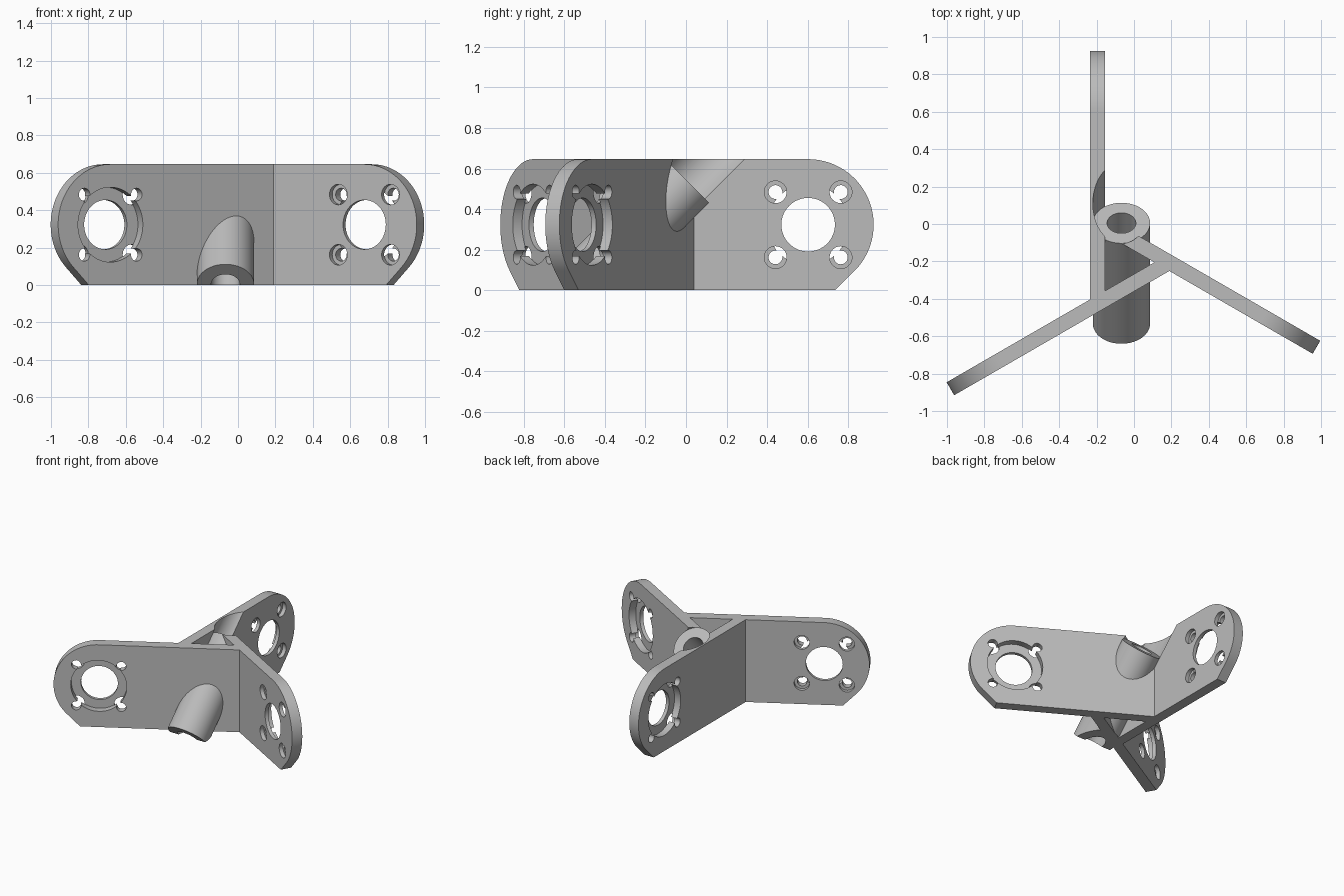
import bpy, bmesh, math
from mathutils import Matrix, Vector

if "Cube" in bpy.data.objects:
    bpy.data.objects.remove(bpy.data.objects["Cube"])

HUB = Vector((-0.067, -0.205, 0))     # centre of the three-armed layout
H = 0.646                             # plate height
INNER, OUTER = 0.088, 0.168           # plate faces, measured from the hub
HOLE_U, R = 0.807, H / 2              # big hole position and rounded end radius
TUBE_R, BORE_R = 0.153, 0.077
TUBE_TOP = Vector((-0.067, 0.005, 0.54))
TUBE_LOW = Vector((-0.067, -0.532, 0.003))
AXIS = (TUBE_TOP - TUBE_LOW).normalized()

grey = bpy.data.materials.new("mid_grey")
grey.use_nodes = True
grey.diffuse_color = (0.5, 0.5, 0.5, 1)
grey.node_tree.nodes["Principled BSDF"].inputs["Base Color"].default_value = (0.5, 0.5, 0.5, 1)


def make_object(name, bm):
    bmesh.ops.recalc_face_normals(bm, faces=bm.faces)
    mesh = bpy.data.meshes.new(name)
    bm.to_mesh(mesh)
    bm.free()
    mesh.materials.append(grey)
    obj = bpy.data.objects.new(name, mesh)
    bpy.context.collection.objects.link(obj)
    return obj


def rod(name, start, end, radius, sides=64):
    """Solid cylinder between two points."""
    start, end = Vector(start), Vector(end)
    d = end - start
    bm = bmesh.new()
    turn = d.to_track_quat('Z', 'Y').to_matrix().to_4x4()
    bmesh.ops.create_cone(bm, cap_ends=True, segments=sides, radius1=radius, radius2=radius,
                          depth=d.length, matrix=Matrix.Translation((start + end) / 2) @ turn)
    return make_object(name, bm)


def cut(obj, cutter):
    cutter.hide_render = True
    mod = obj.modifiers.new("cut", 'BOOLEAN')
    mod.operation, mod.solver, mod.object = 'DIFFERENCE', 'EXACT', cutter
    bpy.context.view_layer.objects.active = obj
    bpy.ops.object.modifier_apply(modifier=mod.name)
    bpy.data.objects.remove(cutter)


def smooth(obj):
    bpy.ops.object.select_all(action='DESELECT')
    obj.select_set(True)
    bpy.context.view_layer.objects.active = obj
    bpy.ops.object.shade_smooth_by_angle(angle=math.radians(30))


def mounting_plate(name, angle):
    # outline: square inner end, round outer end, 45 degree lower corner
    s = R * math.sqrt(0.5)
    outline = [(-0.22, 0), (HOLE_U + s - (R - s), 0)]
    for i in range(41):
        a = math.radians(-45 + 135 * i / 40)
        outline.append((HOLE_U + R * math.cos(a), R + R * math.sin(a)))
    outline.append((-0.22, H))
    bm = bmesh.new()
    face = bm.faces.new([bm.verts.new((u, INNER, z)) for u, z in outline])
    ext = bmesh.ops.extrude_face_region(bm, geom=[face])
    bmesh.ops.translate(bm, vec=(0, OUTER - INNER, 0),
                        verts=[v for v in ext["geom"] if isinstance(v, bmesh.types.BMVert)])
    plate = make_object(name, bm)

    # through hole with a wide recess on the outer face
    def drill(u, z, y0, y1, radius, sides):
        cut(plate, rod("cutter", (u, y0, z), (u, y1, z), radius, sides))
    drill(HOLE_U, R, 0, 0.3, 0.132, 64)
    drill(HOLE_U, R, OUTER - 0.053, 0.3, 0.2, 64)
    # four screw holes with head recesses on the inner face
    for du in (-0.161, 0.161):
        for dz in (-0.161, 0.161):
            drill(HOLE_U + du, R + dz, 0, 0.3, 0.034, 32)
            drill(HOLE_U + du, R + dz, 0, INNER + 0.03, 0.055, 32)

    # place around the hub, then clear the path of the slanted tube
    plate.data.transform(Matrix.Translation(HUB) @ Matrix.Rotation(math.radians(angle), 4, 'Z'))
    cut(plate, rod("cutter", TUBE_LOW, TUBE_TOP + AXIS, TUBE_R, 96))
    smooth(plate)


for plate_name, plate_angle in (("back_plate", 90), ("front_right_plate", 210),
                                ("front_left_plate", 330)):
    mounting_plate(plate_name, plate_angle)

# slanted tube, bored through and trimmed flat at the base
tube = rod("slanted_tube", TUBE_LOW, TUBE_TOP, TUBE_R, 96)
cut(tube, rod("cutter", TUBE_LOW - AXIS, TUBE_TOP + AXIS, BORE_R))
floor = bmesh.new()
bmesh.ops.create_cube(floor, size=2, matrix=Matrix.Translation((0, 0, -1)))
cut(tube, make_object("cutter", floor))
smooth(tube)
